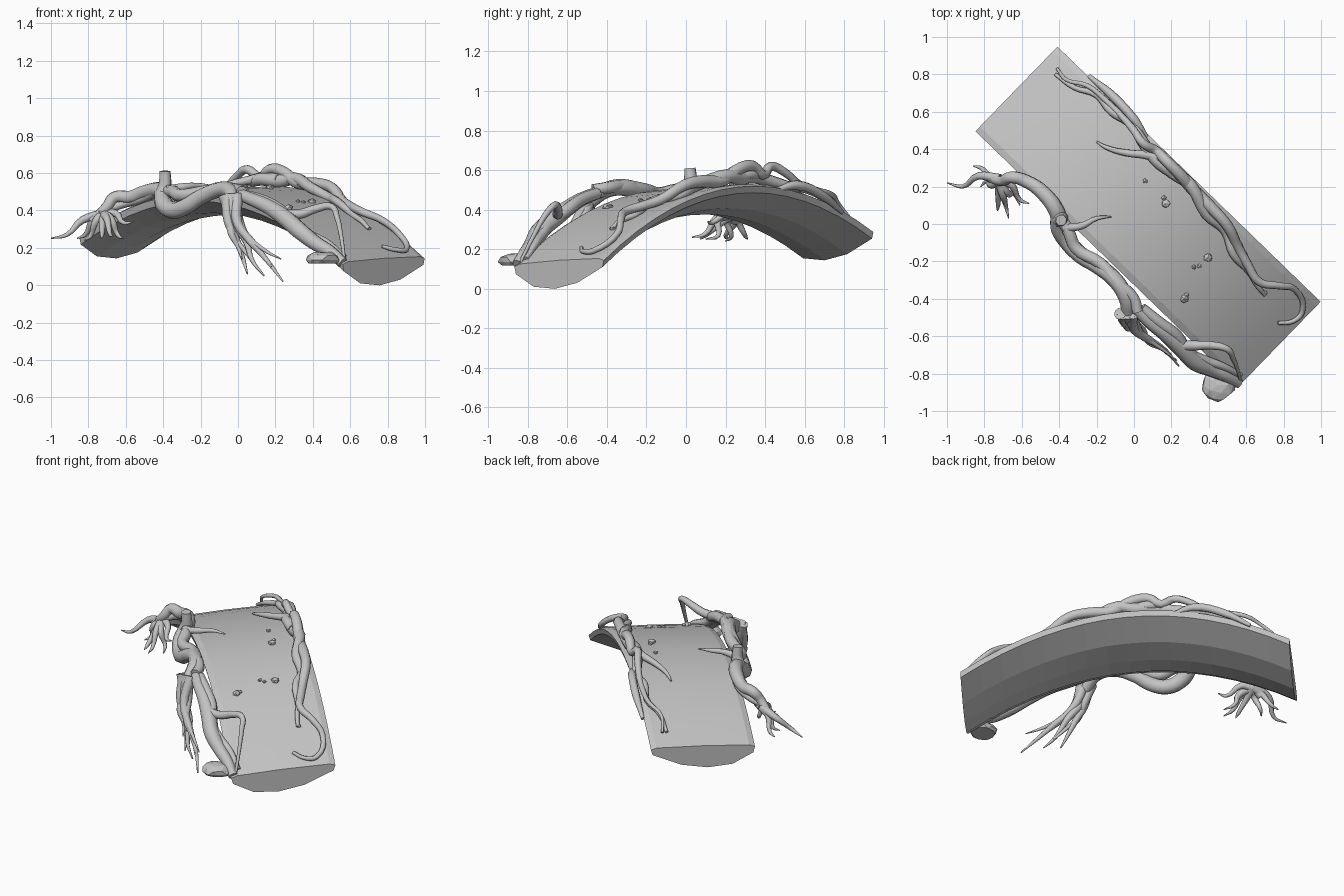
import bpy, bmesh, math, random
from mathutils import Vector

random.seed(4)
scene_objects = bpy.context.scene.objects
if "Cube" in scene_objects:
    bpy.data.objects.remove(scene_objects["Cube"], do_unlink=True)

stone_grey = bpy.data.materials.new("stone_grey")
stone_grey.use_nodes = True
grey = (.55, .55, .55, 1)
stone_grey.diffuse_color = grey
stone_grey.node_tree.nodes["Principled BSDF"].inputs["Base Color"].default_value = grey

CENTRE = Vector((.075, .04, 0))
ALONG = Vector((.718, -.696, 0))
ACROSS = Vector((.696, .718, 0))
HALF_LENGTH = .98


def add_object(name, data):
    data.materials.append(stone_grey)
    new_object = bpy.data.objects.new(name, data)
    bpy.context.collection.objects.link(new_object)
    return new_object


def deck_height(along, across):
    """Height of the arched walkway, highest a little past the middle."""
    t = (HALF_LENGTH - along) / (2 * HALF_LENGTH)
    return .515 - 1.2 * (t - .56) ** 2 + .05 * across


def on_deck(x, y, lift=0):
    flat = Vector((x, y, 0)) - CENTRE
    return Vector((x, y, deck_height(flat.dot(ALONG), flat.dot(ACROSS)) + lift))


# Arched slab: a lens-shaped section swept along the arch
def build_slab():
    section = [(-.315, -.012), (-.28, 0), (0, .005), (.28, 0), (.315, -.012),
               (.305, -.045), (.13, -.115), (-.03, -.138), (-.18, -.12), (-.305, -.05)]
    steps = 16
    mesh = bmesh.new()
    rings = []
    for step in range(steps + 1):
        along = HALF_LENGTH * (2 * step / steps - 1)
        ring = []
        for across, drop in section:
            point = CENTRE + ALONG * along + ACROSS * across
            point.z = deck_height(along, across) + drop
            ring.append(mesh.verts.new(point))
        rings.append(ring)
    count = len(section)
    for first, second in zip(rings, rings[1:]):
        for k in range(count):
            n = (k + 1) % count
            face = mesh.faces.new((first[k], first[n], second[n], second[k]))
            face.smooth = k in (1, 2)
    mesh.faces.new(rings[0])
    mesh.faces.new(rings[-1])
    bmesh.ops.recalc_face_normals(mesh, faces=mesh.faces)
    data = bpy.data.meshes.new("arched_slab")
    mesh.to_mesh(data)
    mesh.free()
    add_object("arched_slab", data)


# Tapering root: a smooth round curve whose radius runs start, middle, end
def root(name, points, start, middle, end):
    curve = bpy.data.curves.new(name, "CURVE")
    curve.dimensions = "3D"
    curve.bevel_depth = 1
    curve.bevel_resolution = 2
    curve.resolution_u = 4
    curve.use_fill_caps = True
    spline = curve.splines.new("BEZIER")
    spline.bezier_points.add(len(points) - 1)
    for index, (knot, point) in enumerate(zip(spline.bezier_points, points)):
        t = 2 * index / (len(points) - 1)
        knot.co = point
        knot.handle_left_type = knot.handle_right_type = "AUTO"
        knot.radius = start + (middle - start) * t if t < 1 else middle + (end - middle) * (t - 1)
    spline.use_smooth = True
    add_object(name, curve)


def deck_root(name, points, *radii):
    root(name, [on_deck(*point) for point in points], *radii)


# Squashed low-poly lumps for rocks and pebbles
def lump(name, location, size, roughness=.12):
    mesh = bmesh.new()
    bmesh.ops.create_icosphere(mesh, subdivisions=2 if size.x > .04 else 1, radius=1)
    for vert in mesh.verts:
        vert.co *= random.uniform(1 - roughness, 1 + roughness)
        vert.co.z = max(vert.co.z, -.4)
        vert.co = Vector(a * b for a, b in zip(vert.co, size)) + location
    data = bpy.data.meshes.new(name)
    mesh.to_mesh(data)
    mesh.free()
    add_object(name, data)


build_slab()

# Entwined roots along the back edge (x, y, lift above the walkway)
deck_root("back_root_looping", [
    (-.41, .83, .02), (-.36, .77, .06), (-.25, .74, .06), (-.15, .66, .04),
    (-.06, .57, .04), (0, .5, .08), (.05, .43, .1), (.12, .39, .05), (.17, .34, .09),
    (.24, .27, .08), (.32, .18, .03), (.42, .08, .05), (.5, -.01, .06),
    (.56, -.13, .03), (.61, -.22, .04), (.67, -.31, .06), (.77, -.33, .06),
    (.86, -.35, .03), (.9, -.47, .02), (.85, -.52, .02), (.77, -.53, .01)],
    .008, .034, .01)
deck_root("back_root_low", [
    (-.42, .8, .01), (-.32, .73, .02), (-.2, .69, .02), (-.12, .6, .03),
    (-.02, .54, .01), (.04, .45, .02), (.12, .34, .04), (.22, .27, .03),
    (.3, .21, .05), (.39, .05, .03), (.49, -.04, .01), (.53, -.16, .03),
    (.62, -.26, .01), (.66, -.33, .02), (.7, -.38, .01)],
    .01, .038, .01)
deck_root("back_root_outer", [
    (-.24, .79, -.02), (-.12, .69, .01), (0, .56, .02), (.07, .46, -.02)],
    .012, .03, .012)
deck_root("back_root_branch", [
    (-.2, .44, .01), (-.15, .41, .02), (-.04, .38, .03), (.06, .37, .04),
    (.14, .35, .05), (.22, .26, .04)],
    .005, .022, .03)

# Main root along the front edge, hanging beside the slab where it sags
root("front_root_main", [
    (-.78, .25, .34), (-.7, .23, .42), (-.66, .25, .47), (-.58, .23, .47),
    (-.49, .17, .5), (-.41, .06, .5), (-.4, -.02, .44), (-.35, -.1, .4),
    (-.28, -.17, .42), (-.2, -.22, .47), (-.1, -.3, .51), (-.04, -.4, .5),
    (-.03, -.49, .44)],
    .025, .048, .04)
root("front_root_upper", [
    (-.74, .22, .38), (-.63, .25, .43), (-.52, .2, .46), (-.42, .08, .5),
    (-.35, -.04, .5), (-.31, -.13, .48), (-.18, -.21, .5), (-.08, -.32, .52),
    (0, -.4, .51), (.02, -.47, .5)],
    .02, .036, .03)
root("front_root_descending", [
    (-.03, -.4, .5), (.07, -.51, .46), (.16, -.58, .42), (.25, -.66, .36),
    (.33, -.74, .29), (.42, -.78, .22), (.49, -.81, .18), (.56, -.85, .12)],
    .03, .05, .03)
root("front_root_thin", [
    (.04, -.45, .48), (.14, -.53, .45), (.23, -.6, .4), (.29, -.69, .33),
    (.38, -.73, .27), (.47, -.76, .23), (.57, -.81, .15)],
    .03, .034, .015)
root("front_root_arched_branch", [
    (.22, -.65, .38), (.33, -.65, .38), (.42, -.65, .41), (.5, -.67, .42),
    (.53, -.72, .36), (.55, -.77, .27), (.57, -.84, .13)],
    .03, .018, .008)
root("front_root_stub", [(-.4, .03, .48), (-.39, .025, .54), (-.39, .02, .61)],
     .05, .036, .03)
deck_root("front_root_twig", [
    (-.38, -.02, .02), (-.28, -.01, .03), (-.2, .03, .03), (-.12, .04, .02)],
    .025, .016, .004)

# Roots dangling from the front edge
dangling_tips = [(.02, -.6, .14), (.05, -.62, .06), (.14, -.67, .05),
                 (.18, -.7, .1), (.24, -.76, .02)]
crown = Vector((-.04, -.48, .46))
for number, tip in enumerate(dangling_tips):
    tip = Vector(tip)
    spread = .018 * (number - 2)
    path = [crown + Vector((spread, 0, .02))]
    for fraction in (.25, .5, .75):
        sway = .012 * math.sin(number * 2 + fraction * 9)
        path.append(crown.lerp(tip, fraction) + Vector((sway - .03 * (1 - fraction), sway, -.02)))
    root("dangling_root", path + [tip], .032, .02, .004)
    if number % 2:
        fork = path[2]
        root("dangling_rootlet", [fork, fork.lerp(tip, .5) + Vector((.04, -.02, 0)),
                                  tip + Vector((.05, -.03, .04))], .014, .01, .003)

# Spreading rootlets at the far end of the front edge
knot = Vector((-.72, .24, .38))
far_tips = [(-1, .22, .25), (-.86, .31, .25), (-.82, .2, .24), (-.73, .07, .25),
            (-.67, .03, .26), (-.61, .1, .25), (-.56, .11, .34)]
for number, tip in enumerate(far_tips):
    tip = Vector(tip)
    bend = Vector((0, .025 * math.cos(number * 2), .02))
    root("far_rootlet", [knot, knot.lerp(tip, .4) + bend,
                         knot.lerp(tip, .7) - bend, tip], .028, .016, .003)

# Rock at the foot and pebbles scattered on the walkway
lump("foot_rock", Vector((.45, -.86, .135)), Vector((.09, .085, .045)))
pebbles = [(.06, .23, .015), (.17, .11, .025), (.16, .14, .015), (.395, -.18, .025),
           (.35, -.225, .014), (.32, -.23, .014), (.27, -.4, .025), (.28, -.38, .015),
           (.7, -.37, .014)]
for x, y, size in pebbles:
    lump("pebble", on_deck(x, y, .006), Vector((size, size, size * .8)))
